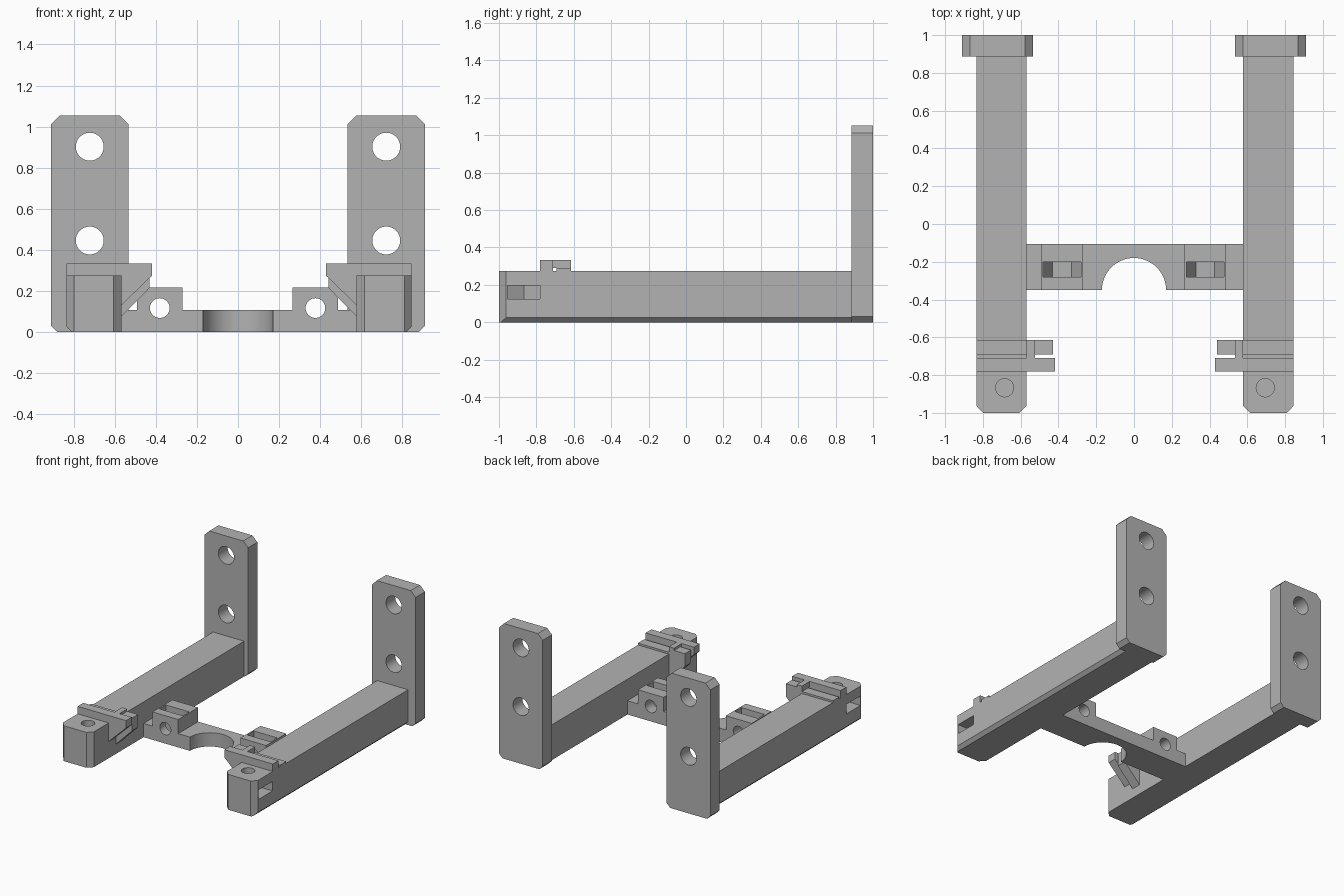
import bpy, bmesh, math
from mathutils import Vector

if "Cube" in bpy.data.objects:
    bpy.data.objects.remove(bpy.data.objects["Cube"])

grey = bpy.data.materials.new("light grey")
grey.diffuse_color = (0.45, 0.45, 0.45, 1)
grey.use_nodes = True
grey.node_tree.nodes["Principled BSDF"].inputs["Base Color"].default_value = grey.diffuse_color


def prism(name, pts, axis, lo, hi):
    """Extrude a 2D outline along an axis: x -> (y,z), y -> (x,z), z -> (x,y)."""
    def place(p, t):
        a, b = p
        return {"x": (t, a, b), "y": (a, t, b), "z": (a, b, t)}[axis]
    bm = bmesh.new()
    n = len(pts)
    low = [bm.verts.new(place(p, lo)) for p in pts]
    high = [bm.verts.new(place(p, hi)) for p in pts]
    bm.faces.new(low)
    bm.faces.new(high)
    for i in range(n):
        j = (i + 1) % n
        bm.faces.new((low[i], low[j], high[j], high[i]))
    bmesh.ops.recalc_face_normals(bm, faces=bm.faces)
    me = bpy.data.meshes.new(name)
    bm.to_mesh(me)
    bm.free()
    me.materials.append(grey)
    ob = bpy.data.objects.new(name, me)
    bpy.context.collection.objects.link(ob)
    return ob


def rect(a0, a1, b0, b1):
    return [(a0, b0), (a1, b0), (a1, b1), (a0, b1)]


def ring(a, b, r, n=40):
    return [(a + r * math.cos(2 * math.pi * i / n),
             b + r * math.sin(2 * math.pi * i / n)) for i in range(n)]


def cut(ob, cutters):
    """Subtract the cutters, bake the result and remove the cutters."""
    for c in cutters:
        c.hide_render = True
        m = ob.modifiers.new("cut", "BOOLEAN")
        m.operation = "DIFFERENCE"
        m.solver = "EXACT"
        m.object = c
    dg = bpy.context.evaluated_depsgraph_get()
    me = bpy.data.meshes.new_from_object(ob.evaluated_get(dg))
    ob.modifiers.clear()
    ob.data = me
    for c in cutters:
        bpy.data.objects.remove(c)
    # smooth only the round walls
    bpy.ops.object.select_all(action="DESELECT")
    ob.select_set(True)
    bpy.context.view_layer.objects.active = ob
    bpy.ops.object.shade_smooth_by_angle(angle=math.radians(25))


for s, side in ((-1, "left"), (1, "right")):
    d = 0.0 if s < 0 else 0.01          # right arm sits slightly further out
    xi, xo = s * (0.568 + d), s * (0.835 + d)
    hole_x = s * (0.685 + d)

    def sx(x):
        return s * (x + d)

    # upright back plate with chamfered corners and two bolt holes
    x0, x1, c, k = 0.534, 0.91, 0.042, 0.03
    plate = prism(side + "_back_plate", [
        (s * (x0 + k), 0), (s * (x1 - k), 0), (s * x1, k), (s * x1, 1.053 - c),
        (s * (x1 - c), 1.053), (s * (x0 + c), 1.053), (s * x0, 1.053 - c), (s * x0, k)],
        "y", 0.886, 1.0)
    cut(plate, [prism("cutter", ring(s * 0.722, z, 0.068), "y", 0.8, 1.1)
                for z in (0.445, 0.902)])

    # long arm: chamfered nose, chamfered lower outer edge, screw hole and nut slot
    arm = prism(side + "_arm", [
        (xi, 0.886), (xi, -0.962), (sx(0.606), -1.0), (sx(0.80), -1.0),
        (xo, -0.962), (xo, 0.886)], "z", 0, 0.275)
    r = 0.1
    h = r * math.sqrt(3) / 2
    edge = prism("cutter", [(sx(0.835 - 0.026), -0.001), (sx(0.86), -0.001), (sx(0.86), 0.05)],
                 "y", -1.1, 0.95)
    screw = prism("cutter", ring(hole_x, -0.867, 0.048), "z", 0.15, 0.3)
    nut = prism("cutter", [
        (hole_x - s * r, -0.867), (hole_x - s * r / 2, -0.867 - h), (sx(0.9), -0.867 - h),
        (sx(0.9), -0.867 + h), (hole_x - s * r / 2, -0.867 + h)], "z", 0.124, 0.198)
    cut(arm, [edge, screw, nut])

    # front clip rail with its sloped support
    prism(side + "_front_rail", [
        (xo, 0.275), (xi, 0.275), (xi, 0.13), (sx(0.418), 0.275),
        (sx(0.418), 0.333), (xo, 0.333)], "y", -0.78, -0.71)
    # low rear rail, bridge and sloped rear hook
    prism(side + "_rear_rail", rect(xi, xo, 0.275, 0.29), "y", -0.692, -0.615)
    prism(side + "_rail_bridge", rect(sx(0.524), xi, 0.29, 0.333), "y", -0.71, -0.615)
    prism(side + "_rear_hook", [
        (xi, 0.29), (xi, 0.075), (sx(0.43), 0.215), (sx(0.43), 0.315),
        (sx(0.524), 0.315), (sx(0.524), 0.29)], "y", -0.692, -0.615)

# cross bar with two raised lugs and a half-round opening
bar = prism("cross_bar", [
    (-0.568, 0), (0.578, 0), (0.578, 0.107), (0.488, 0.107), (0.488, 0.217),
    (0.266, 0.217), (0.266, 0.107), (-0.27, 0.107), (-0.27, 0.217),
    (-0.492, 0.217), (-0.492, 0.107), (-0.568, 0.107)], "y", -0.35, -0.105)
cutters = [prism("cutter", ring(0, -0.35, 0.17, 64), "z", -0.1, 0.2)]
for x in (-0.381, 0.377):
    cutters.append(prism("cutter", ring(x, 0.116, 0.048), "y", -0.5, 0.0))
    # nut pocket, open at the top
    cutters.append(prism("cutter", [
        (x - 0.05, 0.03), (x + 0.05, 0.03), (x + 0.1, 0.116), (x + 0.1, 0.3),
        (x - 0.1, 0.3), (x - 0.1, 0.116)], "y", -0.28, -0.2))
cut(bar, cutters)
